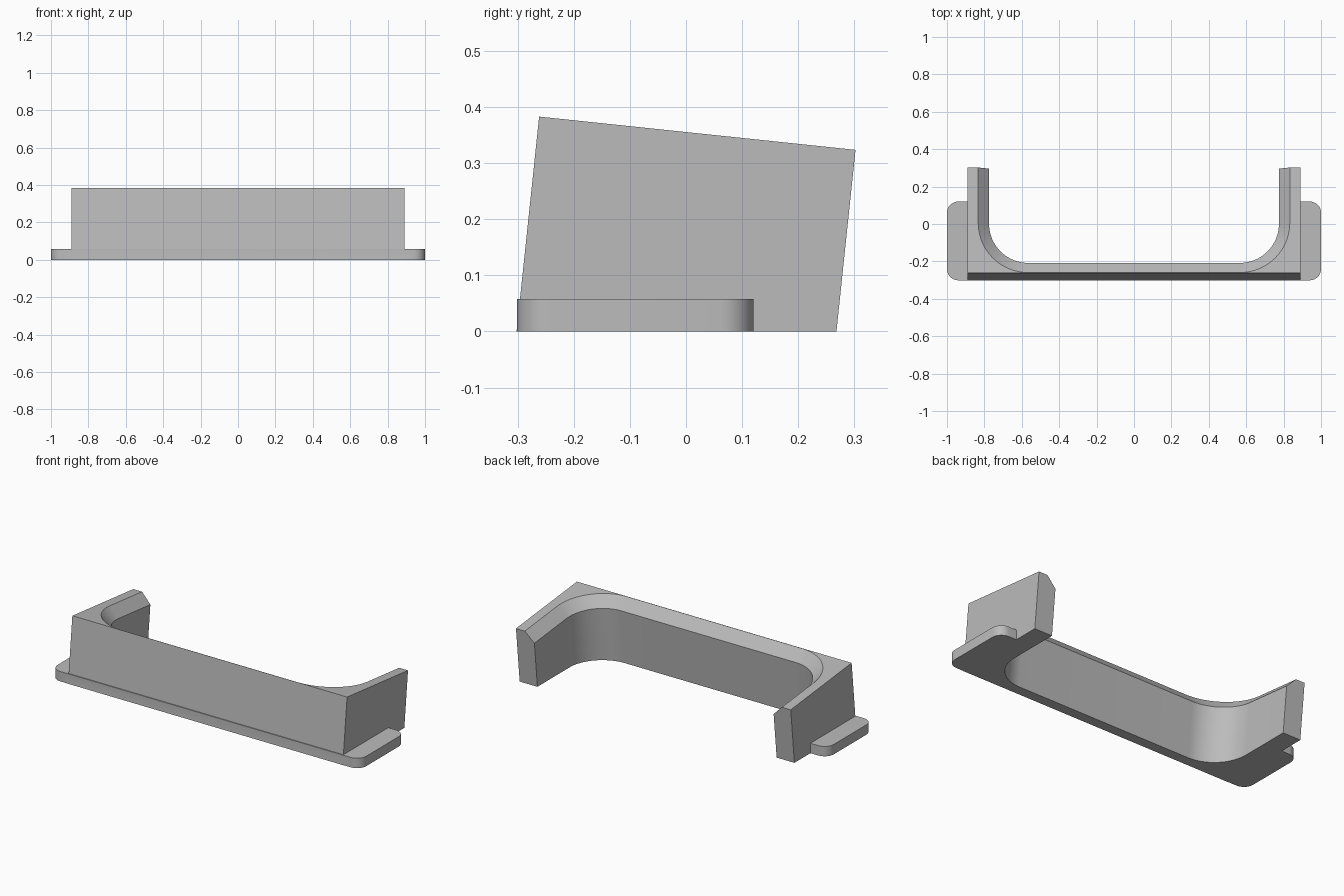
import bpy
import bmesh
from math import radians, sin, cos, pi
from mathutils import Matrix

cube = bpy.data.objects.get("Cube")
if cube:
    bpy.data.objects.remove(cube)

FRONT, HALF_W = -0.302, 0.89
DEPTH, TOP = 0.567, 0.385
# Frame leaning back about its lower front edge
TILT = Matrix.Translation((0, FRONT, 0)) @ Matrix.Rotation(radians(-6), 4, "X")

grey = bpy.data.materials.new("plain grey")
grey.use_nodes = True
grey.diffuse_color = (0.5, 0.5, 0.5, 1)
grey.node_tree.nodes["Principled BSDF"].inputs["Base Color"].default_value = (0.5, 0.5, 0.5, 1)


def arc(cx, cy, r, start, steps):
    """Quarter circle, counter-clockwise from the start angle."""
    return [(cx + r * cos(start + pi / 2 * i / steps),
             cy + r * sin(start + pi / 2 * i / steps)) for i in range(steps + 1)]


def loft(name, levels, matrix=Matrix()):
    """Closed solid through (height, outline) levels of equal point count."""
    bm = bmesh.new()
    rings = [[bm.verts.new((x, y, z)) for x, y in pts] for z, pts in levels]
    n = len(rings[0])
    for low, high in zip(rings, rings[1:]):
        for i in range(n):
            j = (i + 1) % n
            bm.faces.new((low[i], low[j], high[j], high[i]))
    bm.faces.new(rings[0][::-1])
    bm.faces.new(rings[-1])
    bm.transform(matrix)
    bmesh.ops.recalc_face_normals(bm, faces=bm.faces)
    mesh = bpy.data.meshes.new(name)
    bm.to_mesh(mesh)
    bm.free()
    mesh.materials.append(grey)
    obj = bpy.data.objects.new(name, mesh)
    bpy.context.collection.objects.link(obj)
    return obj


def combine(target, tool, operation):
    mod = target.modifiers.new(operation.lower(), "BOOLEAN")
    mod.operation, mod.object, mod.solver = operation, tool, "EXACT"
    bpy.context.view_layer.objects.active = target
    bpy.ops.object.modifier_apply(modifier=mod.name)
    bpy.data.objects.remove(tool)


# Leaning block
block = [(-HALF_W, 0), (HALF_W, 0), (HALF_W, DEPTH), (-HALF_W, DEPTH)]
bracket = loft("bracket_body", [(-0.1, block), (TOP, block)], TILT)

# Rounded base flange
R, back, front = 0.06, 0.12, -0.301
rim = []
for k, (cx, cy) in enumerate([(1 - R, back - R), (R - 1, back - R),
                              (R - 1, front + R), (1 - R, front + R)]):
    rim += arc(cx, cy, R, k * pi / 2, 8)
flange = loft("base_flange", [(-0.05, rim), (0.058, rim)])
combine(bracket, flange, "UNION")


# Opening with rounded front corners and a chamfered upper rim
def opening(grow):
    r, cx, cy = 0.21 + grow, 0.565, 0.27
    return ([(-cx - r, 0.9)] + arc(-cx, cy, r, pi, 20)
            + arc(cx, cy, r, 1.5 * pi, 20) + [(cx + r, 0.9)])


CHAMFER = 0.058
cutter = loft("opening_cutter", [(-0.4, opening(0)), (TOP - CHAMFER, opening(0)),
                                 (TOP + 0.1, opening(CHAMFER + 0.1))], TILT)
combine(bracket, cutter, "DIFFERENCE")

# Flat underside at ground level
ground = loft("ground_cutter", [(-1, [(-2, -2), (2, -2), (2, 2), (-2, 2)]),
                                (0, [(-2, -2), (2, -2), (2, 2), (-2, 2)])])
combine(bracket, ground, "DIFFERENCE")

bpy.ops.object.select_all(action="DESELECT")
bracket.select_set(True)
bpy.context.view_layer.objects.active = bracket
bpy.ops.object.shade_smooth_by_angle(angle=radians(30))
